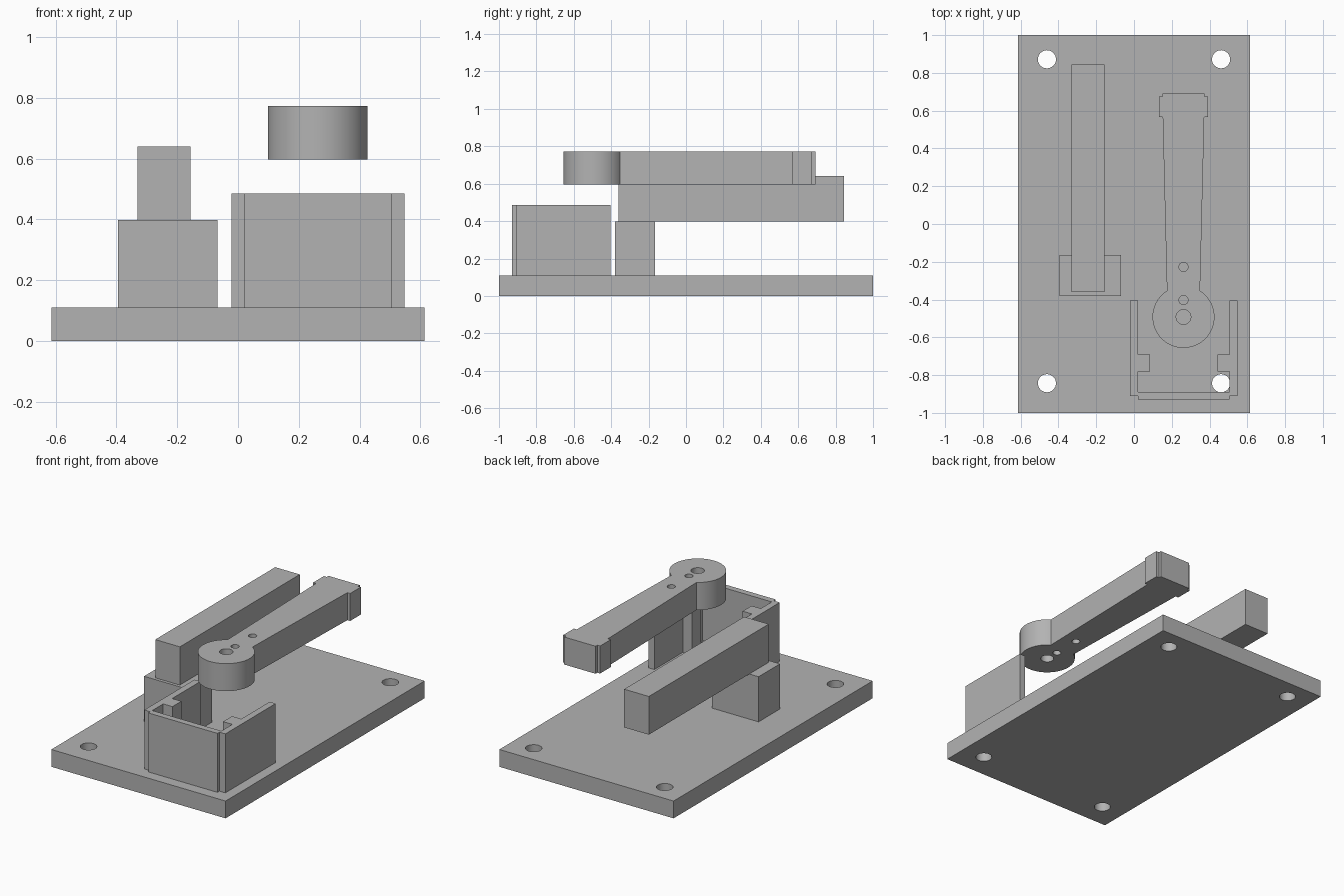
import bpy, bmesh
from math import sin, cos, pi, asin, radians

cube = bpy.data.objects.get("Cube")
if cube:
    bpy.data.objects.remove(cube, do_unlink=True)

# Single grey material
COLOR = (0.45, 0.45, 0.45, 1.0)
grey = bpy.data.materials.new("plain grey")
grey.use_nodes = True
grey.diffuse_color = COLOR
for node in grey.node_tree.nodes:
    if node.type == 'BSDF_PRINCIPLED':
        node.inputs["Base Color"].default_value = COLOR


def rect(x0, x1, y0, y1):
    return [(x0, y0), (x1, y0), (x1, y1), (x0, y1)]


def arc(cx, cy, r, start, end, count):
    """Points on an arc, angles measured counter-clockwise from +x."""
    step = (end - start) / count
    return [(cx + r * cos(start + i * step), cy + r * sin(start + i * step))
            for i in range(count + 1)]


def hole(cx, cy, r):
    return arc(cx, cy, r, 0, 2 * pi, 32)[:-1]


def extrude(name, z0, z1, outline, holes=()):
    """Extrude a flat profile with holes into a solid between two heights."""
    curve = bpy.data.curves.new(name + " profile", 'CURVE')
    curve.dimensions = '2D'
    curve.fill_mode = 'BOTH'
    curve.extrude = (z1 - z0) / 2
    for loop in [outline, *holes]:
        spline = curve.splines.new('POLY')
        spline.points.add(len(loop) - 1)
        for point, (x, y) in zip(spline.points, loop):
            point.co = (x, y, 0, 1)
        spline.use_cyclic_u = True
    temp = bpy.data.objects.new(name + " profile", curve)
    bpy.context.collection.objects.link(temp)
    graph = bpy.context.evaluated_depsgraph_get()
    mesh = bpy.data.meshes.new_from_object(temp.evaluated_get(graph))
    bpy.data.objects.remove(temp)
    bpy.data.curves.remove(curve)

    bm = bmesh.new()
    bm.from_mesh(mesh)
    bmesh.ops.remove_doubles(bm, verts=bm.verts, dist=0.0001)
    bmesh.ops.translate(bm, verts=bm.verts, vec=(0, 0, (z0 + z1) / 2))
    bmesh.ops.recalc_face_normals(bm, faces=bm.faces)
    for face in bm.faces:
        face.smooth = True
        face.material_index = 0
    bm.to_mesh(mesh)
    bm.free()
    mesh.set_sharp_from_angle(angle=radians(25))
    mesh.name = name
    mesh.materials.clear()
    mesh.materials.append(grey)
    obj = bpy.data.objects.new(name, mesh)
    bpy.context.collection.objects.link(obj)
    return obj


def mirrored(cx, half):
    """Close a right-hand half outline with its mirror image about x = cx."""
    return ([(cx + x, y) for x, y in half]
            + [(cx - x, y) for x, y in reversed(half)])


# Base plate with four corner screw holes
PLATE_TOP = 0.11
screw_holes = [hole(x, y, 0.048) for x in (-0.461, 0.461) for y in (-0.843, 0.872)]
extrude("base_plate", 0, PLATE_TOP, rect(-0.613, 0.613, -1, 1), screw_holes)

# Support block and the long bar resting on it
extrude("support_block", PLATE_TOP, 0.397, rect(-0.395, -0.068, -0.38, -0.165))
extrude("long_bar", 0.397, 0.64, rect(-0.33, -0.157, -0.36, 0.845))

# U-shaped housing, open at the back, with an inner tab on each side wall
housing_half = [
    (0.243, -0.93), (0.243, -0.91), (0.285, -0.91), (0.285, -0.405),
    (0.243, -0.405), (0.243, -0.69), (0.178, -0.69), (0.178, -0.78),
    (0.243, -0.78), (0.243, -0.89),
]
extrude("motor_housing", PLATE_TOP, 0.485, mirrored(0.263, housing_half))

# Tapered arm: round hub, narrow neck and a wider stepped end
ARM_X, HUB_Y, HUB_R, NECK = 0.262, -0.492, 0.164, 0.0875
neck_angle = pi / 2 - asin(NECK / HUB_R)
arm_half = arc(0, HUB_Y, HUB_R, -pi / 2, neck_angle, 32)[1:] + [
    (0.11, 0.567), (0.13, 0.567), (0.13, 0.674), (0.11, 0.674), (0.11, 0.692),
]
arm_outline = mirrored(ARM_X, arm_half) + [(ARM_X, HUB_Y - HUB_R)]
arm_holes = [hole(ARM_X, HUB_Y, 0.039), hole(ARM_X, -0.403, 0.024),
             hole(ARM_X, -0.227, 0.024)]
extrude("swing_arm", 0.597, 0.772, arm_outline, arm_holes)
